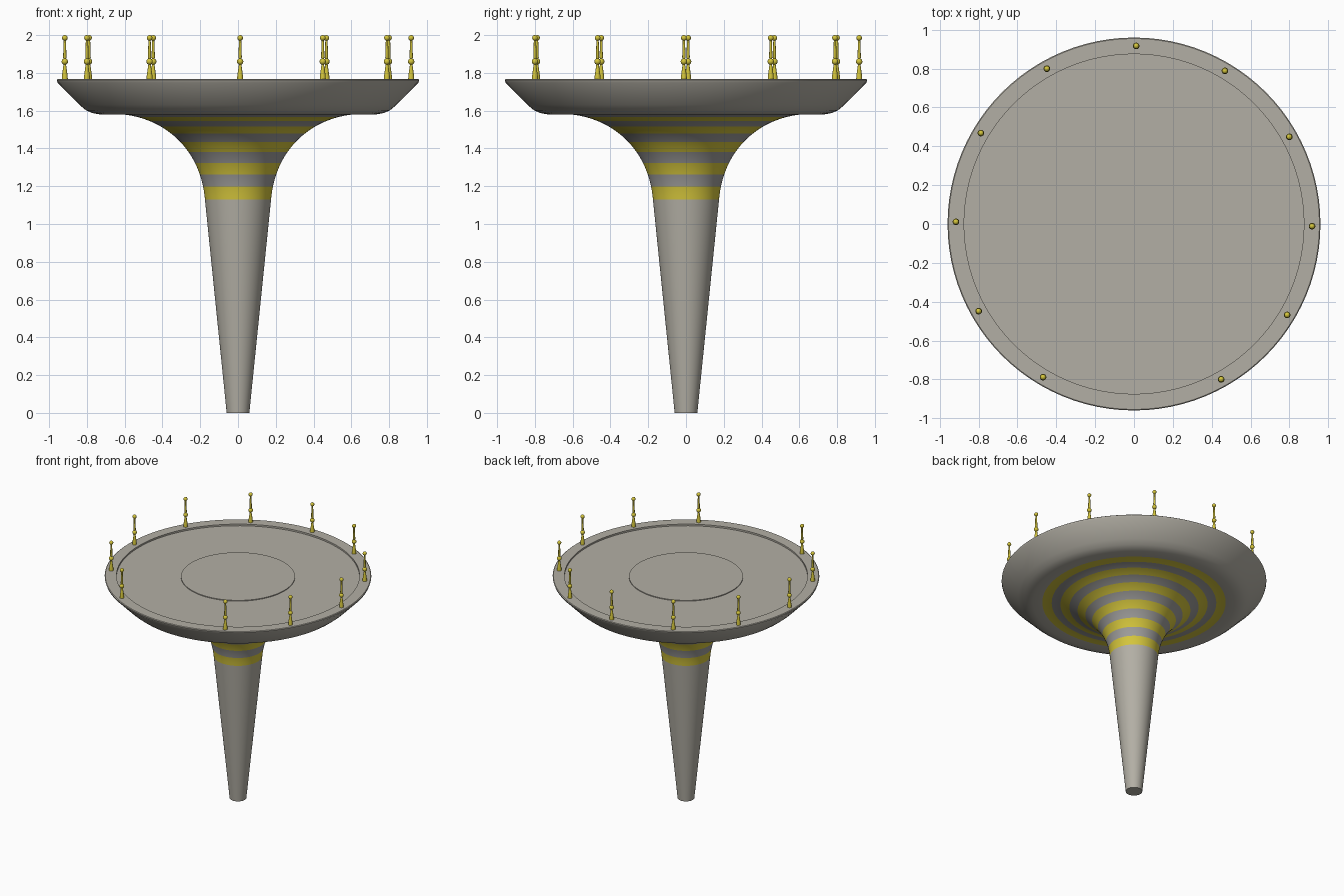
import bpy, bmesh, math
from mathutils import Vector
from mathutils.geometry import interpolate_bezier

if "Cube" in bpy.data.objects:
    bpy.data.objects.remove(bpy.data.objects["Cube"])


def material(name, rgb):
    m = bpy.data.materials.new(name)
    m.diffuse_color = (*rgb, 1)
    m.use_nodes = True
    m.node_tree.nodes["Principled BSDF"].inputs["Base Color"].default_value = m.diffuse_color
    return m


STONE = material("warm grey", (0.45, 0.43, 0.375))
GREY = material("neutral grey", (0.34, 0.335, 0.325))
YELLOW = material("mustard yellow", (0.66, 0.56, 0.045))


def lathe(name, profile, mats, segs=96, rule=None, at=(0, 0, 0)):
    """Spin an (r, z) profile round z; rule(i) gives the material of profile span i."""
    bm = bmesh.new()
    rings = []
    for r, z in profile:
        if r < 1e-6:
            rings.append([bm.verts.new((0, 0, z))] * segs)
        else:
            rings.append([bm.verts.new((r * math.cos(a), r * math.sin(a), z))
                          for a in (2 * math.pi * k / segs for k in range(segs))])
    for i, (lo, hi) in enumerate(zip(rings, rings[1:])):
        for k in range(segs):
            n = (k + 1) % segs
            corners = list(dict.fromkeys((lo[k], lo[n], hi[n], hi[k])))
            f = bm.faces.new(corners)
            f.material_index = rule(i) if rule else 0
    me = bpy.data.meshes.new(name)
    bm.to_mesh(me)
    bm.free()
    for m in mats:
        me.materials.append(m)
    ob = bpy.data.objects.new(name, me)
    ob.location = at
    bpy.context.collection.objects.link(ob)
    bpy.ops.object.select_all(action='DESELECT')
    ob.select_set(True)
    bpy.context.view_layer.objects.active = ob
    bpy.ops.object.shade_smooth_by_angle(angle=math.radians(35))
    return ob


# tapered stem
lathe("stem", [(0, 0), (0.06, 0), (0.175, 1.13)], [STONE])

# striped flare: curve resampled into 11 equal bands of 3 spans each
curve = interpolate_bezier(Vector((0.175, 1.13, 0)), Vector((0.20, 1.42, 0)),
                           Vector((0.42, 1.583, 0)), Vector((0.665, 1.583, 0)), 300)
lengths = [0]
for p, q in zip(curve, curve[1:]):
    lengths.append(lengths[-1] + (q - p).length)
BANDS, SUB = 11, 3
flare = []
for j in range(BANDS * SUB + 1):
    goal = lengths[-1] * j / (BANDS * SUB)
    k = min(range(len(curve)), key=lambda n: abs(lengths[n] - goal))
    flare.append((curve[k].x, curve[k].y))
lathe("striped_flare", flare, [YELLOW, GREY], rule=lambda i: (i // SUB) % 2)

# shallow dish with raised rim and low centre disc
lathe("dish", [(0.665, 1.583), (0.73, 1.58), (0.77, 1.587), (0.805, 1.602), (0.84, 1.631),
               (0.955, 1.748), (0.96, 1.763), (0.955, 1.767), (0.875, 1.767), (0.875, 1.754),
               (0.41, 1.754), (0.41, 1.76), (0, 1.76)], [STONE])

# rim posts: flared foot, two balls and a thin shaft, with a gap at the front
def ball(z, r, steps=8):
    return [(r * math.sin(math.pi * s / steps), z - r * math.cos(math.pi * s / steps))
            for s in range(1, steps)]

post = ([(0, 1.766), (0.016, 1.766), (0.015, 1.785), (0.008, 1.835)] + ball(1.86, 0.017)
        + [(0.009, 1.882), (0.006, 1.972)] + ball(1.985, 0.015) + [(0, 2.0)])
for n in range(11):
    a = math.radians(-60.7 + 30 * n)
    lathe(f"rim_post_{n + 1}", post, [YELLOW], segs=16,
          at=(0.917 * math.cos(a), 0.917 * math.sin(a), 0))
